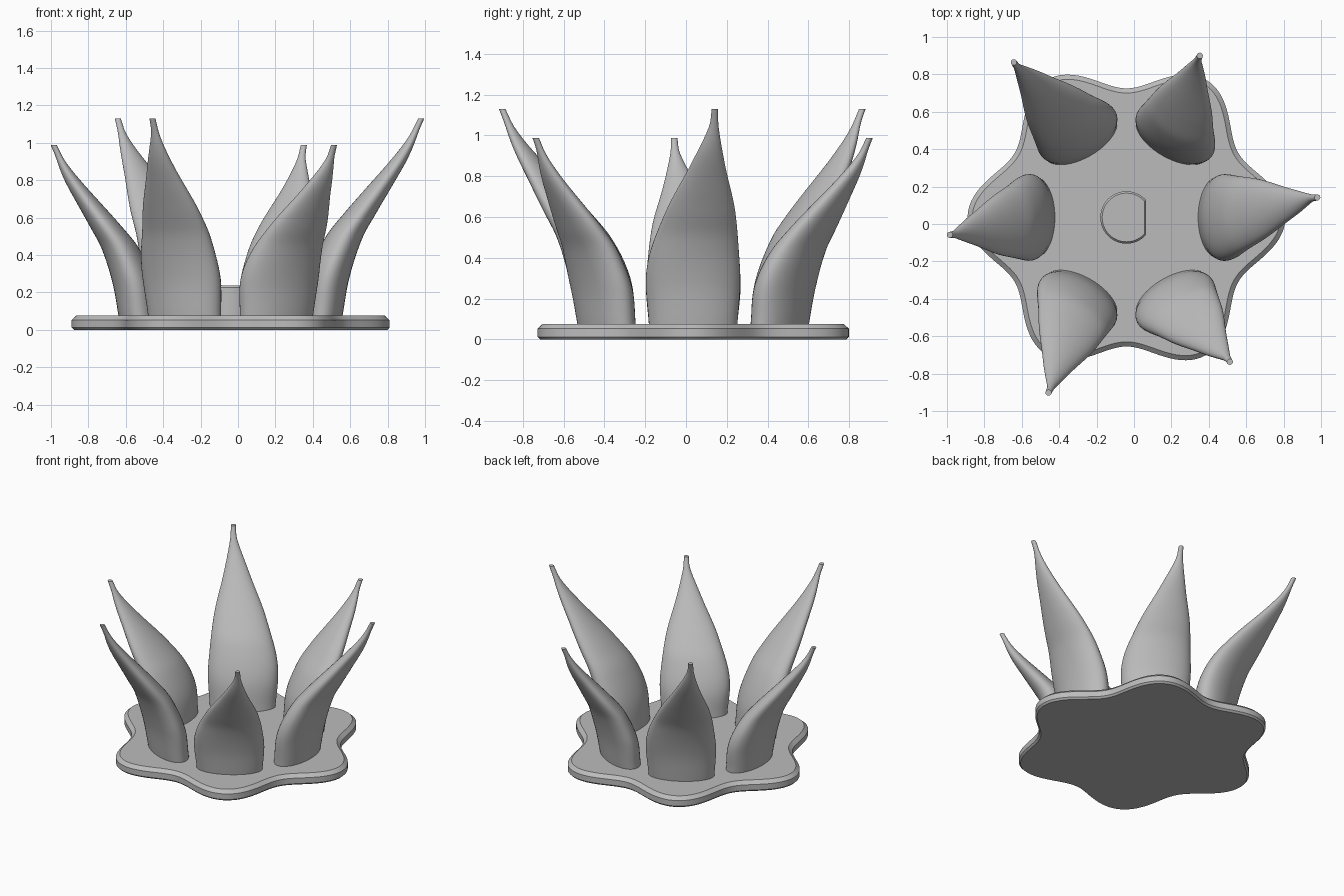
import bpy, bmesh
from math import sin, cos, pi, acos, radians, hypot

cube = bpy.data.objects.get("Cube")
if cube:
    bpy.data.objects.remove(cube, do_unlink=True)

CENTRE = (-0.04, 0.035)
BASE_TOP = 0.075

grey = bpy.data.materials.new("plain grey")
grey.use_nodes = True
grey.diffuse_color = (0.5, 0.5, 0.5, 1)
grey.node_tree.nodes["Principled BSDF"].inputs["Base Color"].default_value = (0.5, 0.5, 0.5, 1)


def loft(name, rings, angle=0):
    """Skin a list of closed rings, cap both ends and place at the centre."""
    bm = bmesh.new()
    loops = [[bm.verts.new(p) for p in ring] for ring in rings]
    n = len(loops[0])
    for a, b in zip(loops, loops[1:]):
        for i in range(n):
            j = (i + 1) % n
            bm.faces.new((a[i], a[j], b[j], b[i]))
    bm.faces.new(loops[0][::-1])
    bm.faces.new(loops[-1])
    bmesh.ops.recalc_face_normals(bm, faces=bm.faces)
    mesh = bpy.data.meshes.new(name)
    bm.to_mesh(mesh)
    bm.free()
    mesh.materials.append(grey)
    obj = bpy.data.objects.new(name, mesh)
    bpy.context.collection.objects.link(obj)
    obj.location = (*CENTRE, 0)
    obj.rotation_euler.z = angle
    bpy.ops.object.select_all(action='DESELECT')
    obj.select_set(True)
    bpy.context.view_layer.objects.active = obj
    bpy.ops.object.shade_smooth_by_angle(angle=radians(30))
    return obj


def smooth(keys, t):
    """Smooth cubic interpolation through (t, value) keys."""
    k = max(i for i in range(len(keys) - 1) if keys[i][0] <= t)

    def slope(i):
        a, b = keys[max(i - 1, 0)], keys[min(i + 1, len(keys) - 1)]
        return (b[1] - a[1]) / (b[0] - a[0])

    (t0, v0), (t1, v1) = keys[k], keys[k + 1]
    h = t1 - t0
    u = (t - t0) / h
    return (v0 * (1 + 2 * u) * (1 - u) ** 2 + v1 * u * u * (3 - 2 * u)
            + h * slope(k) * u * (1 - u) ** 2 + h * slope(k + 1) * u * u * (u - 1))


# Six-lobed base plate with chamfered rims
def lobed_ring(inset, z, n=192):
    ring = []
    for i in range(n):
        a = 2 * pi * i / n
        r, dr = 0.77 + 0.08 * cos(6 * a), -0.48 * sin(6 * a)
        nx, ny = r * cos(a) + dr * sin(a), r * sin(a) - dr * cos(a)
        s = inset / hypot(nx, ny)
        ring.append((r * cos(a) - nx * s, r * sin(a) - ny * s, z))
    return ring


loft("base_plate", [lobed_ring(0.012, 0), lobed_ring(0, 0.012),
                    lobed_ring(0, 0.052), lobed_ring(0.025, BASE_TOP)])


# Central peg with one flat side and a chamfered top
def peg_ring(inset, z, n=64):
    r = 0.14 - inset
    start = acos((0.105 - inset) / r)
    angles = [start + (2 * pi - 2 * start) * i / n for i in range(n + 1)]
    return [(r * cos(a), r * sin(a), z) for a in angles]


loft("centre_peg", [peg_ring(0, 0.06), peg_ring(0, 0.225), peg_ring(0.01, 0.237)])

# Petal profile along its height: lean, sideways sweep, half width, half thickness
LEAN = [(0, 0), (0.2, 0.065), (0.4, 0.22), (0.52, 0.38), (0.65, 0.57),
        (0.78, 0.76), (0.88, 0.885), (1, 1)]
SWEEP = [(0, 0), (0.3, 0.03), (0.52, 0.33), (0.74, 0.67), (0.92, 0.95), (1, 1)]
WIDTH = [(0, 0.217), (0.25, 0.23), (0.52, 0.172), (0.74, 0.085),
         (0.92, 0.023), (1, 0.016)]
THICK = [(0, 0.108), (0.2, 0.112), (0.4, 0.1), (0.52, 0.086), (0.78, 0.045),
         (0.92, 0.02), (1, 0.016)]


def petal(name, height, reach, sweep, angle, rows=36, sides=48):
    rings = []
    for k in range(rows + 1):
        t = k / rows
        z = BASE_TOP - 0.005 + (height - BASE_TOP + 0.005) * t
        x = 0.49 + (reach - 0.49) * smooth(LEAN, t)
        y = sweep * smooth(SWEEP, t)
        w, d = smooth(WIDTH, t), smooth(THICK, t)
        rings.append([(x + d * cos(2 * pi * i / sides),
                       y + w * sin(2 * pi * i / sides), z) for i in range(sides)])
    loft(name, rings, angle)


# Tall and short petals alternate around the plate
for i in range(6):
    if i % 2 == 0:
        petal(f"tall_petal_{i // 2 + 1}", 1.13, 1.02, 0.107, i * pi / 3)
    else:
        petal(f"short_petal_{i // 2 + 1}", 0.987, 0.945, 0.093, i * pi / 3)
